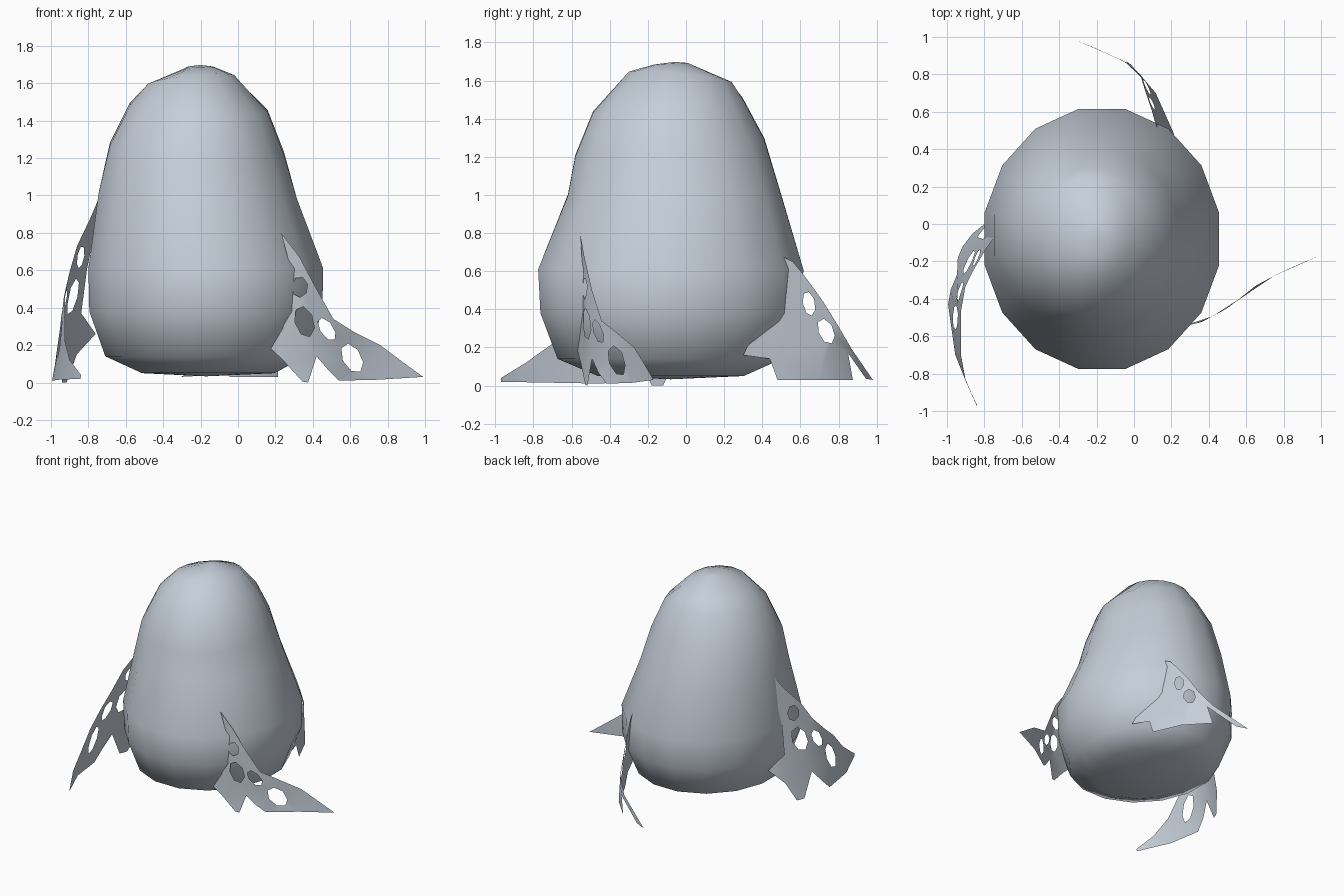
import bpy, bmesh, math

# One pale blue-grey for the whole model
mat = bpy.data.materials.new("pale blue grey")
mat.diffuse_color = (0.56, 0.62, 0.69, 1)


def finish(bm, name):
    bmesh.ops.recalc_face_normals(bm, faces=bm.faces)
    for f in bm.faces:
        f.smooth = True
    me = bpy.data.meshes.new(name)
    bm.to_mesh(me)
    bm.free()
    me.materials.append(mat)
    ob = bpy.data.objects.new(name, me)
    bpy.context.collection.objects.link(ob)
    return ob


# Pod body: 16-sided loft. Ring = z, cx, cy, rx, ry, slope in x, slope in y
RINGS = [
    (0.05, -0.16, -0.08, 0.36, 0.39, 0, 0),
    (0.14, -0.17, -0.085, 0.55, 0.60, 0, 0),
    (0.38, -0.172, -0.077, 0.635, 0.70, 0, 0),
    (0.61, -0.172, -0.08, 0.64, 0.709, 0, 0),
    (1.00, -0.215, -0.06, 0.54, 0.57, -0.03, 0),
    (1.25, -0.22, -0.085, 0.474, 0.505, -0.05, 0.09),
    (1.47, -0.21, -0.095, 0.375, 0.40, -0.05, 0.09),
    (1.615, -0.25, -0.03, 0.235, 0.275, 0.1, -0.1),
    (1.688, -0.20, -0.08, 0.07, 0.09, 0, 0.05),
]
N = 16
bm = bmesh.new()
loops = []
for z, cx, cy, rx, ry, sx, sy in RINGS:
    ring = []
    for i in range(N):
        a = math.tau * (i + 0.5) / N
        dx, dy = rx * math.cos(a), ry * math.sin(a)
        ring.append(bm.verts.new((cx + dx, cy + dy, z + sx * dx + sy * dy)))
    loops.append(ring)
for lo, hi in zip(loops, loops[1:]):
    for i in range(N):
        j = (i + 1) % N
        bm.faces.new((lo[i], lo[j], hi[j], hi[i]))
for ring, tip in ((loops[0], (-0.17, -0.08, 0.033)), (loops[-1], (-0.2, -0.06, 1.698))):
    v = bm.verts.new(tip)
    for i in range(N):
        bm.faces.new((ring[i], ring[(i + 1) % N], v))
finish(bm, "pod_body")


# Web sheets: flat outline with holes, bent along a plan path
def hole(ct, cz, rt, rz, tilt=0.0, n=7):
    pts = []
    for i in range(n):
        a = math.tau * i / n + 0.3
        t, z = rt * math.cos(a), rz * math.sin(a)
        pts.append((ct + t * math.cos(tilt) - z * math.sin(tilt),
                    cz + t * math.sin(tilt) + z * math.cos(tilt)))
    return pts


def along(path, t):
    if t <= path[0][0]:
        return path[0][1]
    for (a, va), (b, vb) in zip(path, path[1:]):
        if t <= b:
            return va + (vb - va) * (t - a) / (b - a)
    return path[-1][1]


def web(name, outline, holes, place):
    bm = bmesh.new()
    edges = []
    for pts in [outline] + holes:
        vs = [bm.verts.new((t, z, 0)) for t, z in pts]
        edges += [bm.edges.new((vs[i - 1], vs[i])) for i in range(len(vs))]
    bmesh.ops.triangle_fill(bm, use_beauty=True, use_dissolve=False,
                            edges=edges, normal=(0, 0, 1))
    for v in bm.verts:
        v.co = place(v.co.x, v.co.y)
    finish(bm, name)


# Front right web
path = [(0.17, -0.57), (0.25, -0.55), (0.36, -0.525), (0.5, -0.45),
        (0.65, -0.33), (0.8, -0.25), (0.99, -0.17)]
web("web_front_right",
    [(0.23, 0.80), (0.33, 0.67), (0.42, 0.50), (0.51, 0.34), (0.62, 0.27), (0.76, 0.20),
     (0.88, 0.11), (0.99, 0.03), (0.75, 0.015), (0.54, 0.01), (0.48, 0.07), (0.42, 0.14),
     (0.375, 0.0), (0.345, 0.005), (0.24, 0.12), (0.175, 0.18), (0.24, 0.29),
     (0.265, 0.40), (0.285, 0.60)],
    [hole(0.33, 0.51, 0.043, 0.055), hole(0.355, 0.325, 0.05, 0.085, 0.3),
     hole(0.475, 0.285, 0.035, 0.07, 0.6), hole(0.61, 0.13, 0.05, 0.085, 0.5)],
    lambda t, z: (t, along(path, t), z))

# Left web
path_l = [(-0.03, -0.80), (0.04, -0.88), (0.15, -0.93), (0.25, -0.97), (0.38, -1.0),
          (0.55, -0.985), (0.8, -0.94), (0.97, -0.845)]
web("web_left",
    [(0.04, 1.03), (0.13, 0.88), (0.25, 0.73), (0.335, 0.587), (0.46, 0.46), (0.578, 0.36),
     (0.70, 0.22), (0.84, 0.12), (0.97, 0.04), (0.97, 0.02), (0.70, 0.015), (0.43, 0.01),
     (0.35, 0.09), (0.27, 0.19), (0.18, 0.0), (0.12, 0.0), (0.05, 0.15), (-0.03, 0.26),
     (0.07, 0.37), (0.08, 0.60), (0.06, 0.80)],
    [hole(0.18, 0.67, 0.045, 0.06), hole(0.205, 0.46, 0.06, 0.10, 0.3),
     hole(0.36, 0.42, 0.04, 0.08, 0.5), hole(0.50, 0.23, 0.055, 0.11, 0.4)],
    lambda t, z: (along(path_l, t) + 0.15 * z, -t, z))

# Back web
path_b = [(0.30, 0.29), (0.45, 0.23), (0.60, 0.17), (0.72, 0.11), (0.82, 0.06),
          (0.87, -0.03), (0.98, -0.30)]
web("web_back",
    [(0.50, 0.68), (0.56, 0.65), (0.61, 0.59), (0.67, 0.51), (0.72, 0.44), (0.80, 0.31),
     (0.87, 0.19), (0.98, 0.03), (0.945, 0.035), (0.85, 0.17), (0.875, 0.03), (0.70, 0.03),
     (0.48, 0.03), (0.44, 0.14), (0.30, 0.16), (0.37, 0.30), (0.44, 0.42), (0.47, 0.52)],
    [hole(0.645, 0.43, 0.032, 0.065, 0.2), hole(0.735, 0.285, 0.04, 0.07, 0.4)],
    lambda t, z: (along(path_b, t) - 0.12 * z, t, z))
